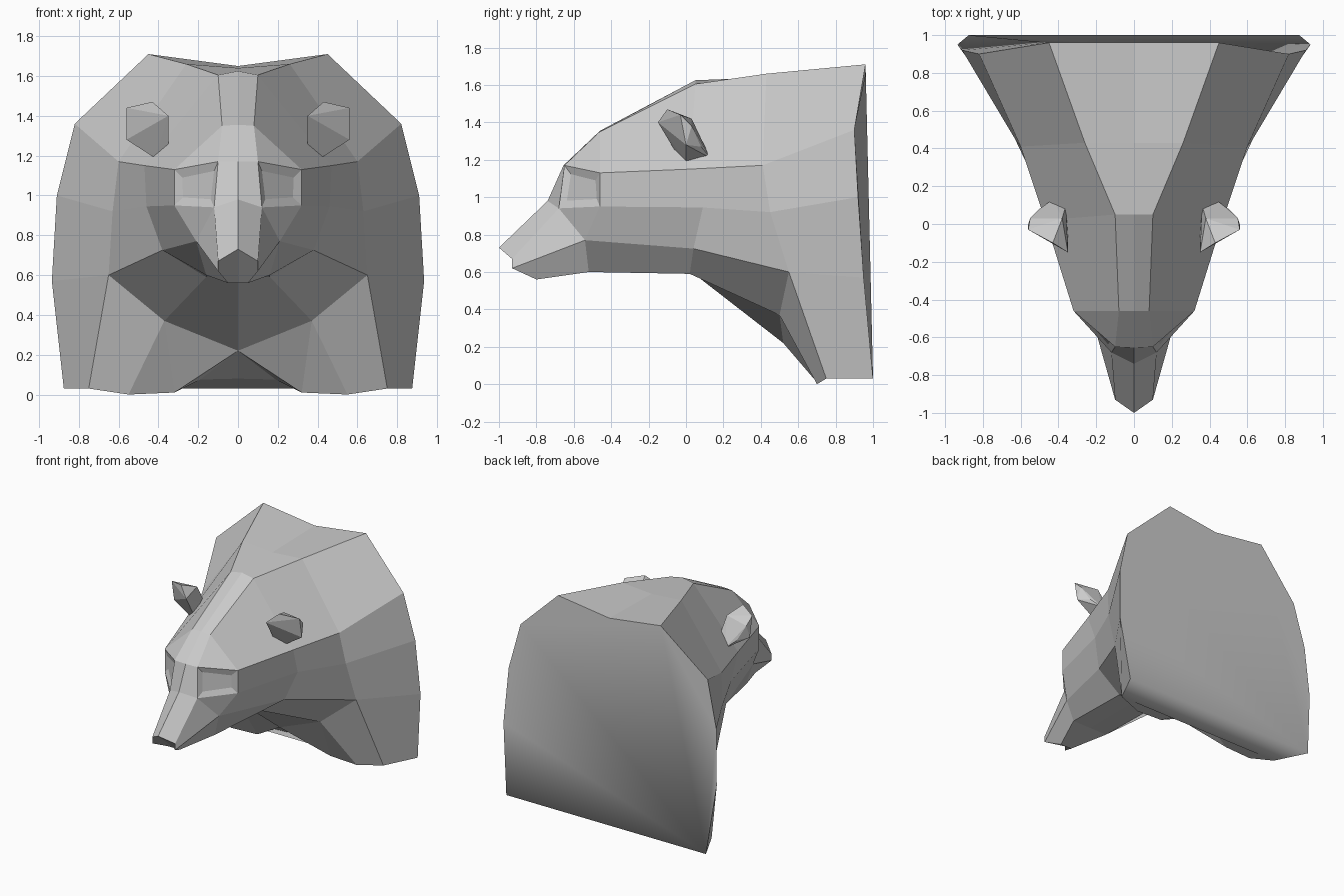
import bpy, bmesh
from mathutils import Vector

if "Cube" in bpy.data.objects:
    bpy.data.objects.remove(bpy.data.objects["Cube"])


def half_builder(bm):
    """Return functions that add faces on the right half and their mirrored twins."""
    def face(*pts):
        clean = []
        for p in pts:
            if p not in clean:
                clean.append(p)
        if len(clean) < 3:
            return
        for s in (1, -1):
            bm.faces.new([bm.verts.new((p[0] * s, p[1], p[2])) for p in clean])

    def strip(a, b):
        for i in range(len(a) - 1):
            face(a[i], a[i + 1], b[i + 1], b[i])
    return face, strip


def finish(bm, name):
    mesh = bpy.data.meshes.new(name)
    bm.to_mesh(mesh)
    bm.free()
    obj = bpy.data.objects.new(name, mesh)
    bpy.context.collection.objects.link(obj)
    return obj


# Head and neck: half cross-sections, from top centre round to bottom centre
back = [(0, .96, 1.65), (.45, .96, 1.71), (.82, .90, 1.36), (.91, .92, 1.0),
        (.935, .95, .57), (.875, 1, .03)]
neck = [(0, .43, 1.64), (.26, .43, 1.66), (.60, .41, 1.17), (.63, .45, .92),
        (.65, .55, .60), (.37, .50, .37), (0, .52, .22)]
skull = [(0, .05, 1.625), (.10, .05, 1.605), (.47, .02, 1.15), (.46, .09, .945),
         (.38, .04, .725), (.16, .02, .59), (0, .03, .60)]
brow = [(0, -.46, 1.355), (.08, -.46, 1.35), (.32, -.46, 1.13), (.32, -.46, .95),
        (.21, -.54, .77), (.16, -.52, .60), (0, -.52, .60)]
chest_base = [(.75, .75, .03), (.55, .70, 0), (.32, .70, .01), (.19, .73, .075),
              (0, .74, .08)]

bm = bmesh.new()
face, strip = half_builder(bm)
strip(back[:5], neck[:5])
strip(neck, skull)
strip(skull, brow)

# Shoulder and chest front
face(back[4], back[5], chest_base[0], neck[4])
face(neck[4], chest_base[0], chest_base[1], neck[5])
face(neck[5], chest_base[1], chest_base[2])
face(neck[5], chest_base[2], neck[6])
face(neck[6], chest_base[2], chest_base[3])
face(neck[6], chest_base[3], chest_base[4])

# Muzzle: bridge, cheeks, jaw and nose
bridge = [(0, -.655, 1.17), (.10, -.65, 1.17)]
snout = [(0, -.74, .98), (.12, -.68, .94)]
tip = [(0, -1, .73), (.10, -.93, .67), (.10, -.93, .62)]
chin = [(.05, -.80, .56), (0, -.80, .56)]
strip(brow[:2], bridge)
face(brow[1], brow[2], bridge[1])
strip(bridge, snout)
face(bridge[1], brow[2], brow[3], snout[1])
strip(snout, tip[:2])
face(snout[1], brow[3], brow[4])
face(snout[1], brow[4], tip[2], tip[1])
face(brow[4], brow[5], chin[0], tip[2])
face(brow[5], brow[6], chin[1], chin[0])
face(tip[0], tip[1], tip[2], chin[0], chin[1])

# Back plate and underside: close the open rim, softly shaded into each other
bmesh.ops.remove_doubles(bm, verts=bm.verts, dist=.0005)


def cap(half_loop):
    pts = half_loop + [(-p[0], p[1], p[2]) for p in reversed(half_loop) if p[0] > 0]
    f = bm.faces.new([min(bm.verts, key=lambda v: (v.co - Vector(p)).length)
                      for p in pts])
    f.smooth = True


cap(back)
cap([back[5]] + chest_base)
bmesh.ops.recalc_face_normals(bm, faces=bm.faces)
for e in bm.edges:
    e.smooth = all(f.smooth for f in e.link_faces)

# Eye sockets: inset and slightly sunken
centre = (bridge[1], brow[2], brow[3], snout[1])
centre = sum((Vector(p) for p in centre), Vector()) / 4
eyes = [f for f in bm.faces if any(
    (f.calc_center_median() - Vector((centre.x * s, centre.y, centre.z))).length < .01
    for s in (1, -1))]
bmesh.ops.inset_individual(bm, faces=eyes, thickness=.06, depth=-.015)
finish(bm, "head")

# Ears: small faceted cups
ear = [(.56, -.03, 1.44), (.43, -.10, 1.47), (.35, -.15, 1.40), (.35, -.06, 1.25),
       (.42, .0, 1.19), (.56, 0, 1.28), (.55, .03, 1.38), (.50, .08, 1.27),
       (.43, .13, 1.21), (.36, .10, 1.27), (.38, .03, 1.42)]
for side, s in (("right", 1), ("left", -1)):
    bm = bmesh.new()
    for x, y, z in ear:
        bm.verts.new((x * s, y, z))
    bmesh.ops.convex_hull(bm, input=bm.verts)
    bmesh.ops.recalc_face_normals(bm, faces=bm.faces)
    finish(bm, side + "_ear")
